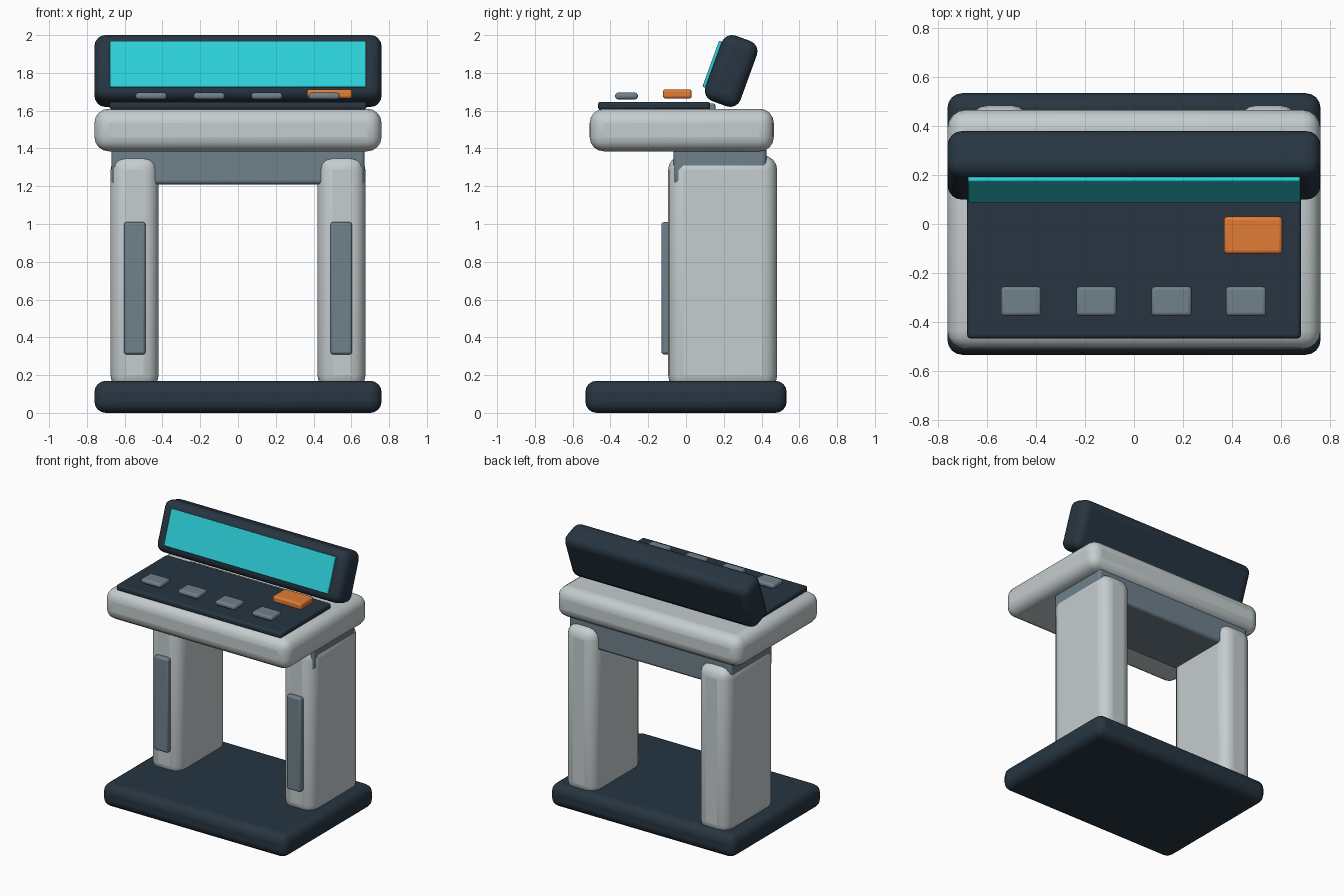
import bpy, math
from mathutils import Matrix

if "Cube" in bpy.data.objects:
    bpy.data.objects.remove(bpy.data.objects["Cube"])


def material(name, rgb):
    m = bpy.data.materials.new(name)
    m.diffuse_color = (*rgb, 1)
    m.use_nodes = True
    m.node_tree.nodes["Principled BSDF"].inputs["Base Color"].default_value = m.diffuse_color
    return m


LIGHT = material("light_shell", (0.56, 0.61, 0.62))
DARK = material("dark_navy", (0.02, 0.036, 0.053))
MID = material("slate", (0.16, 0.22, 0.26))
TEAL = material("teal_glass", (0.025, 0.63, 0.69))
ORANGE = material("orange", (0.75, 0.2, 0.035))


def box(name, xr, yr, zr, bevel, mat, segments=4):
    """Rounded box spanning the given x, y and z ranges."""
    ranges = (xr, yr, zr)
    bpy.ops.mesh.primitive_cube_add(size=1, location=[sum(r) / 2 for r in ranges])
    ob = bpy.context.object
    ob.name = name
    ob.data.transform(Matrix.Diagonal([r[1] - r[0] for r in ranges] + [1]))
    ob.data.materials.append(mat)
    bpy.ops.object.shade_smooth_by_angle(angle=math.radians(35))
    mod = ob.modifiers.new("rounding", 'BEVEL')
    mod.width = bevel
    mod.segments = segments
    bpy.ops.object.modifier_move_to_index(modifier=mod.name, index=0)
    return ob


# Base plate
box("base", (-0.76, 0.76), (-0.533, 0.533), (0, 0.17), 0.06, DARK)

# Legs with front trim strips
for side, s in (("left", -1), ("right", 1)):
    box(f"leg_{side}", sorted((s * 0.42, s * 0.675)), (-0.095, 0.483), (0.12, 1.365), 0.08, LIGHT)
    box(f"leg_trim_{side}", sorted((s * 0.49, s * 0.604)), (-0.13, -0.08), (0.31, 1.01), 0.013, MID, 3)

# Cross beam and console body
box("cross_beam", (-0.67, 0.67), (-0.065, 0.425), (1.21, 1.45), 0.02, MID, 3)
box("console_body", (-0.76, 0.76), (-0.51, 0.465), (1.385, 1.61), 0.075, LIGHT)

# Control panel and hinge strip behind it
box("control_panel", (-0.68, 0.68), (-0.466, 0.128), (1.605, 1.647), 0.014, DARK, 3)
box("screen_hinge", (-0.5, 0.5), (0.1, 0.155), (1.6, 1.637), 0.008, MID, 2)

# Buttons
for i, x in enumerate((-0.46, -0.153, 0.153, 0.456)):
    box(f"button_{i + 1}", (x - 0.082, x + 0.082), (-0.375, -0.255), (1.66, 1.695), 0.014, MID, 3)
box("main_button", (0.366, 0.604), (-0.122, 0.03), (1.664, 1.713), 0.014, ORANGE, 3)

# Tilted display: housing and glass share one pivot at the housing centre
tilt = (Matrix.Translation((0, 0.239, 1.81))
        @ Matrix.Rotation(math.radians(-20), 4, 'X'))
for ob in (
    box("screen_housing", (-0.76, 0.76), (-0.099, 0.099), (-0.184, 0.184), 0.058, DARK),
    box("screen_glass", (-0.677, 0.677), (-0.115, -0.09), (-0.13, 0.13), 0.006, TEAL, 2),
):
    ob.matrix_world = tilt @ Matrix.Translation(ob.location)
